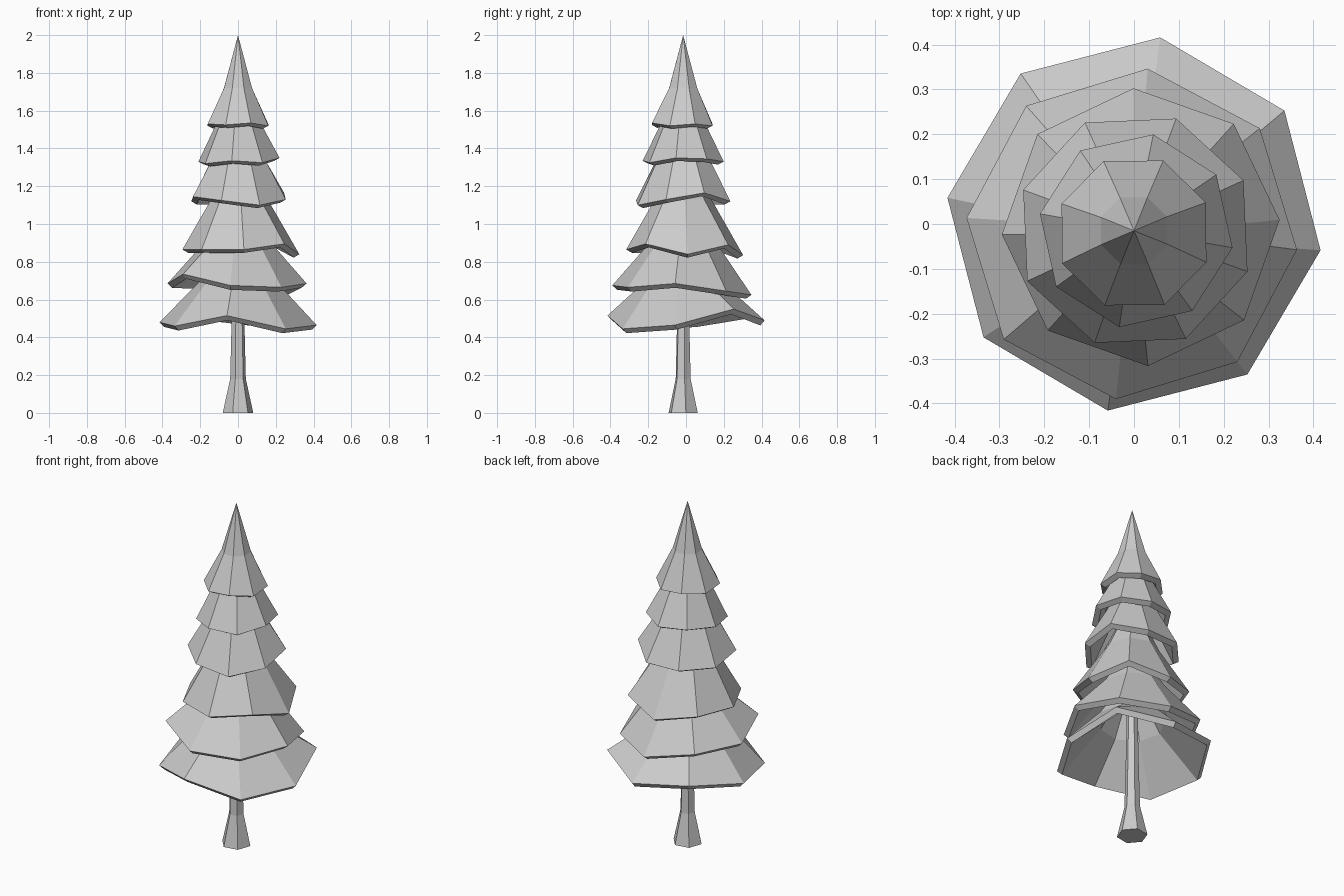
import bpy, bmesh
from math import radians, sin, cos

if "Cube" in bpy.data.objects:
    bpy.data.objects.remove(bpy.data.objects["Cube"])


def ring(bm, cx, cy, r, phase, zs):
    n = len(zs)
    return [bm.verts.new((cx + r * cos(radians(phase - 360 * i / n)),
                          cy + r * sin(radians(phase - 360 * i / n)), z))
            for i, z in enumerate(zs)]


def bridge(bm, low, high):
    n = len(low)
    for i in range(n):
        j = (i + 1) % n
        bm.faces.new((low[j], low[i], high[i], high[j]))


def finish(bm, name):
    # Faces stay flat shaded
    me = bpy.data.meshes.new(name)
    bm.to_mesh(me)
    bm.free()
    ob = bpy.data.objects.new(name, me)
    bpy.context.collection.objects.link(ob)
    return ob


AXIS_Y = -0.015


def tier(name, cx, cy, r, phase, rim_z, mid_r, mid_z, tip_z):
    # Eight-sided hollow skirt with an uneven rim, given thickness inwards
    bm = bmesh.new()
    rim = ring(bm, cx, cy, r, phase, rim_z)
    mid = ring(bm, cx * 0.5, AXIS_Y, mid_r, phase, [mid_z] * 8)
    tip = bm.verts.new((0, AXIS_Y, tip_z))
    bridge(bm, rim, mid)
    for i in range(8):
        bm.faces.new((mid[(i + 1) % 8], mid[i], tip))
    ob = finish(bm, name)
    sol = ob.modifiers.new("thickness", 'SOLIDIFY')
    sol.thickness = 0.035
    sol.offset = -1


# Branch tiers, bottom to top
# Rim heights run clockwise (from above), starting near the back
tier("branches_1", 0, 0, 0.42, 82,
     [.49, .55, .465, .445, .515, .46, .48, .525], .20, .70, 1.0)
tier("branches_2", -.005, -.022, 0.37, 84.5,
     [.625, .645, .685, .665, .675, .735, .685, .68], .17, .91, 1.2)
tier("branches_3", .015, -.007, 0.31, 93,
     [.835, .89, .84, .895, .865, .865, .865, .87], .15, 1.13, 1.45)
tier("branches_4", .003, -.015, 0.266, 70,
     [1.12, 1.165, 1.13, 1.10, 1.125, 1.145, 1.12, 1.12], .125, 1.39, 1.68)
tier("branches_5", .005, -.015, 0.218, 80,
     [1.33, 1.345, 1.35, 1.325, 1.335, 1.32, 1.33, 1.34], .105, 1.56, 1.85)
tier("branches_top", 0, AXIS_Y - .005, 0.174, 68,
     [1.52, 1.53, 1.52, 1.535, 1.525, 1.53, 1.52, 1.53], .08, 1.72, 2.0)

# Trunk, six-sided with a flared foot
bm = bmesh.new()
rings = [ring(bm, 0, AXIS_Y, r, 70, [z] * 6)
         for r, z in ((.082, 0), (.042, .18), (.034, .5), (.028, .85))]
for a, b in zip(rings, rings[1:]):
    bridge(bm, a, b)
bm.faces.new(rings[0])
bm.faces.new(rings[-1][::-1])
finish(bm, "trunk")
